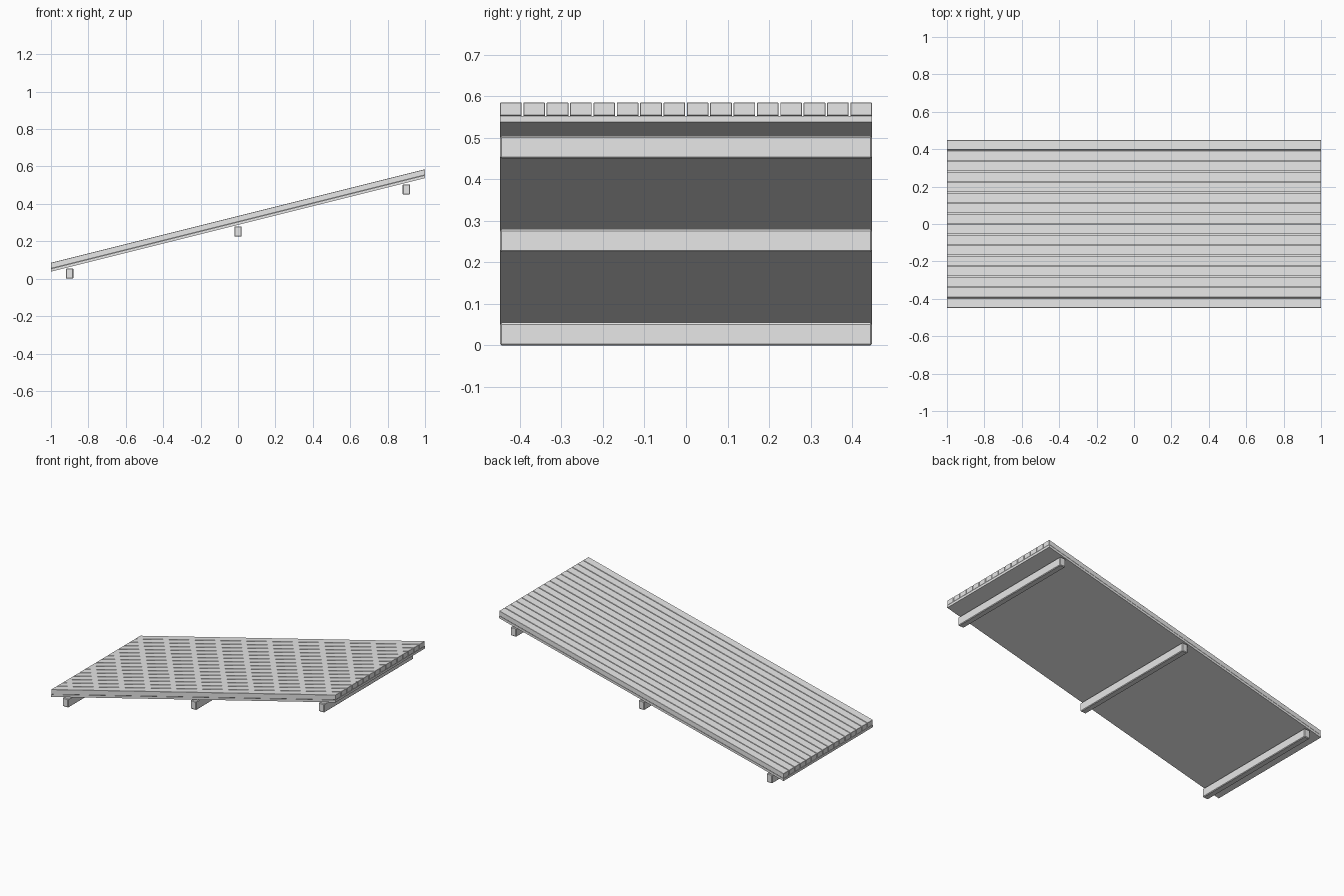
import bpy
import bmesh

cube = bpy.data.objects.get("Cube")
if cube:
    bpy.data.objects.remove(cube, do_unlink=True)

# Single plain grey for every part
grey = bpy.data.materials.new("light grey")
grey.use_nodes = True
COLOUR = (0.8, 0.8, 0.8, 1)
grey.diffuse_color = COLOUR
grey.node_tree.nodes["Principled BSDF"].inputs["Base Color"].default_value = COLOUR

SLOPE = 0.25          # rise per unit of x
WIDTH = 0.896         # full depth in y


def box(name, centre, size, slope=0.0, bevel=0.0):
    """Box whose ends stay vertical while its length follows the slope."""
    bm = bmesh.new()
    bmesh.ops.create_cube(bm, size=1)
    for v in bm.verts:
        v.co.x *= size[0]
        v.co.y *= size[1]
        v.co.z = v.co.z * size[2] + slope * v.co.x
    mesh = bpy.data.meshes.new(name)
    bm.to_mesh(mesh)
    bm.free()
    mesh.materials.append(grey)
    obj = bpy.data.objects.new(name, mesh)
    obj.location = centre
    bpy.context.collection.objects.link(obj)
    if bevel:
        mod = obj.modifiers.new("edge_chamfer", "BEVEL")
        mod.width = bevel
        mod.segments = 1
    return obj


# Sloping backing sheet
box("backing_sheet", (0, 0, 0.2955), (2, WIDTH, 0.015), SLOPE)

# Planks running up the slope, with narrow gaps
COUNT, PLANK = 16, 0.052
pitch = (WIDTH - PLANK) / (COUNT - 1)
for i in range(COUNT):
    y = (i - (COUNT - 1) / 2) * pitch
    box(f"plank_{i + 1}", (0, y, 0.3195), (2, PLANK, 0.031), SLOPE, 0.001)

# Cross beams below the sheet
for name, x in (("lower_beam", -0.9), ("middle_beam", 0), ("upper_beam", 0.9)):
    box(name, (x, 0, 0.2525 + SLOPE * x), (0.04, WIDTH, 0.055), 0, 0.004)
